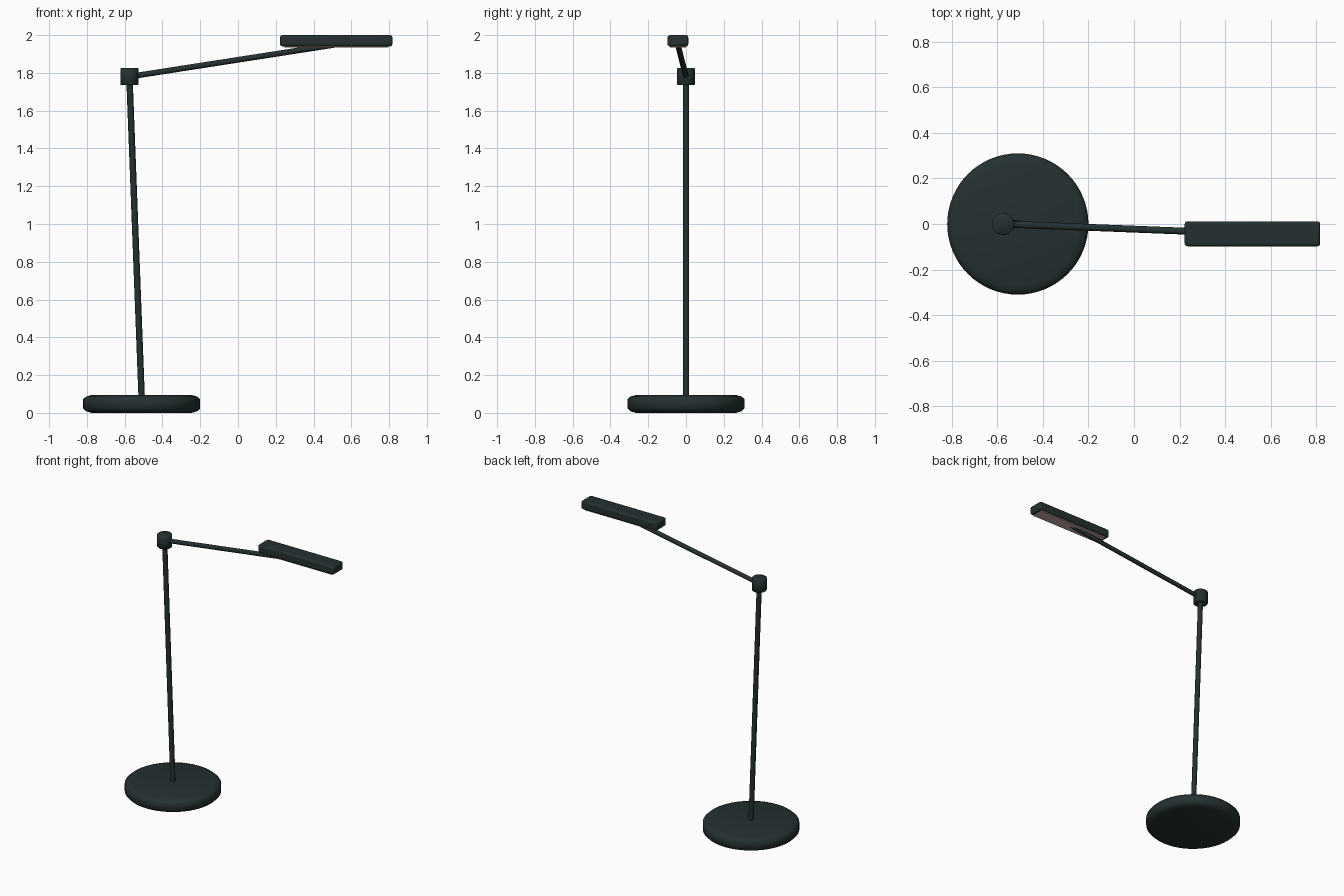
import bpy
import math
from mathutils import Vector

cube = bpy.data.objects.get("Cube")
if cube:
    bpy.data.objects.remove(cube, do_unlink=True)


def material(name, color):
    m = bpy.data.materials.new(name)
    m.use_nodes = True
    m.diffuse_color = (*color, 1)
    m.node_tree.nodes["Principled BSDF"].inputs["Base Color"].default_value = (*color, 1)
    return m


dark = material("dark_green_grey", (0.018, 0.03, 0.03))
glow = material("warm_diffuser", (0.6, 0.45, 0.42))


def finish(obj, name, mat, angle=50):
    obj.name = name
    obj.data.materials.append(mat)
    bpy.ops.object.shade_smooth_by_angle(angle=math.radians(angle))
    return obj


def rod(name, start, end, radius):
    a, b = Vector(start), Vector(end)
    bpy.ops.mesh.primitive_cylinder_add(vertices=16, radius=radius, depth=(b - a).length,
                                        location=(a + b) / 2)
    obj = bpy.context.object
    obj.rotation_euler = (b - a).to_track_quat("Z", "Y").to_euler()
    return finish(obj, name, dark)


def box(name, center, size, mat, bevel=0):
    bpy.ops.mesh.primitive_cube_add(size=1, location=center)
    obj = bpy.context.object
    obj.scale = size
    bpy.ops.object.transform_apply(location=False, rotation=False, scale=True)
    if bevel:
        mod = obj.modifiers.new("rounded_edges", "BEVEL")
        mod.width = bevel
        mod.segments = 3
    return finish(obj, name, mat)


def lathe(name, center, profile, sides):
    """Closed turned solid from (radius, height) rings."""
    verts = [(r * math.cos(math.tau * i / sides), r * math.sin(math.tau * i / sides), z)
             for r, z in profile for i in range(sides)]
    last = (len(profile) - 1) * sides
    faces = [tuple(reversed(range(sides))), tuple(range(last, last + sides))]
    for k in range(0, last, sides):
        for i in range(sides):
            j = (i + 1) % sides
            faces.append((k + i, k + j, k + sides + j, k + sides + i))
    mesh = bpy.data.meshes.new(name)
    mesh.from_pydata(verts, [], faces)
    obj = bpy.data.objects.new(name, mesh)
    bpy.context.collection.objects.link(obj)
    bpy.ops.object.select_all(action="DESELECT")
    obj.select_set(True)
    bpy.context.view_layer.objects.active = obj
    obj.location = center
    return finish(obj, name, dark)


# Round weighted base with softened rims
lathe("base", (-0.51, 0, 0),
      [(0.265, 0), (0.295, 0.009), (0.31, 0.024), (0.31, 0.072), (0.295, 0.086), (0.265, 0.095)], 64)

# Leaning stem, elbow joint and rising arm
elbow = (-0.575, 0, 1.78)
rod("stem", (-0.51, 0, 0.08), elbow, 0.017)
lathe("elbow_joint", elbow,
      [(0.044, -0.045), (0.048, -0.041), (0.048, 0.041), (0.044, 0.045)], 32)
rod("arm", elbow, (0.52, -0.043, 1.95), 0.015)

# Lamp head with its light panel underneath
box("lamp_head", (0.52, -0.043, 1.97), (0.595, 0.11, 0.06), dark, 0.013)
box("light_panel", (0.52, -0.043, 1.938), (0.55, 0.085, 0.008), glow)
